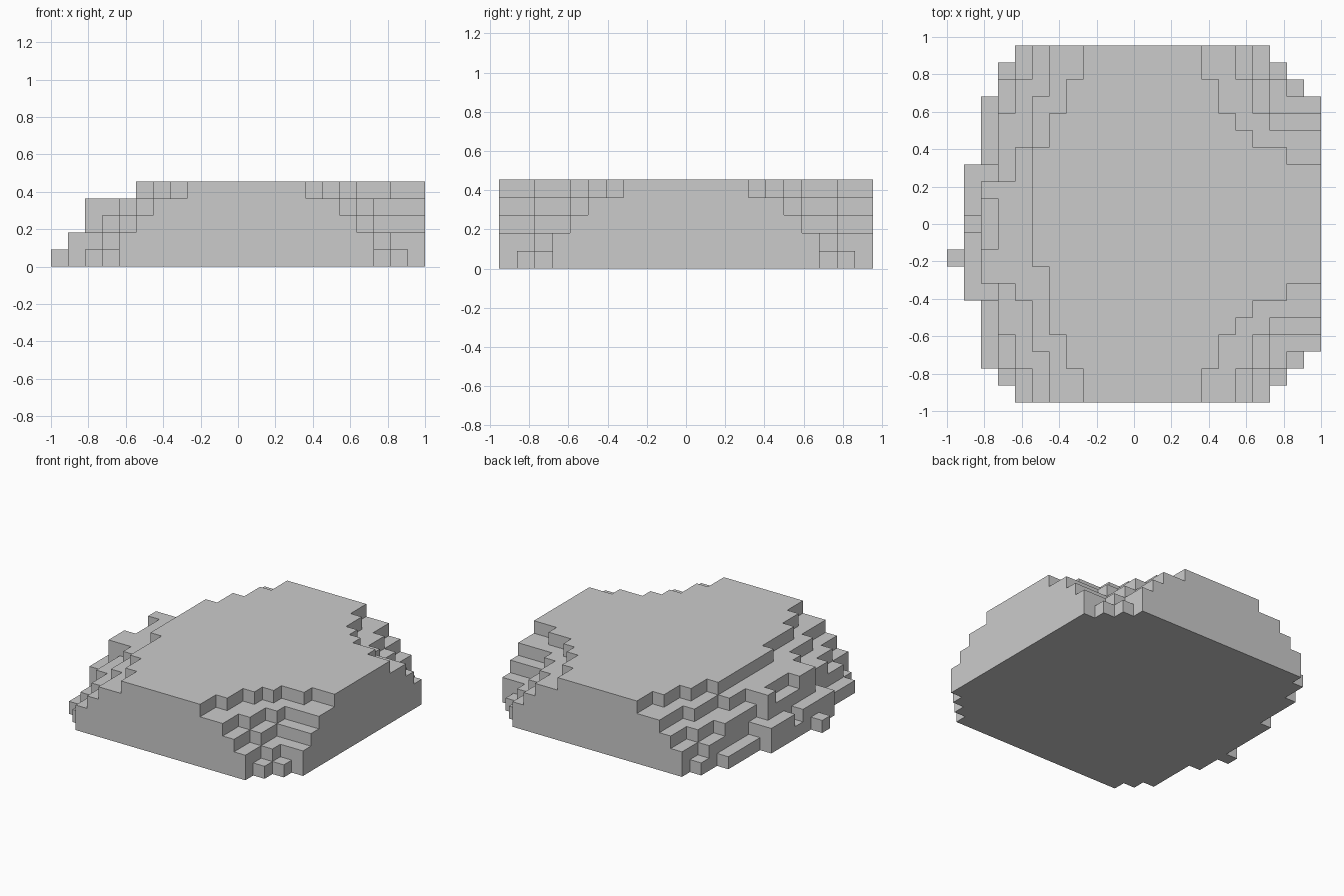
import bpy, bmesh, math

if "Cube" in bpy.data.objects:
    bpy.data.objects.remove(bpy.data.objects["Cube"])

NX, NY = 22, 21
S = 2 / NX                      # block size

# First filled column of every row (back to front), as (column, rows) runs per level
LEFT = [
    [(4, 1), (3, 2), (2, 4), (1, 5), (0, 1), (1, 2), (2, 4), (3, 1), (4, 1)],
    [(4, 2), (3, 5), (1, 3), (2, 1), (1, 4), (3, 4), (4, 2)],
    [(5, 2), (4, 2), (3, 4), (2, 6), (3, 3), (4, 2), (5, 2)],
    [(6, 3), (5, 3), (4, 2), (2, 1), (3, 3), (2, 2), (4, 1), (5, 3), (6, 3)],
    [(8, 2), (7, 2), (6, 2), (5, 7), (6, 4), (7, 2), (8, 2)],
]
# Last filled column near the right corners, mirrored front to back
RIGHT = [
    [19, 20, 21],
    [19, 19, 20],
    [18, 18, 19, 19],
    [17, 17, 18, 18, 19],
    [15, 15, 16, 16, 17, 18, 20],
]

# Column heights from the stacked levels
height = {}
for runs, corner in zip(LEFT, RIGHT):
    starts = [c for c, n in runs for _ in range(n)]
    for j, start in enumerate(starts):
        k = min(j, NY - 1 - j)
        end = corner[k] if k < len(corner) else NX
        for i in range(start, end):
            height[i, j] = height.get((i, j), 0) + 1

bm = bmesh.new()
verts = {}


def quad(*pts):
    vs = []
    for p in pts:
        if p not in verts:
            i, j, z = p
            verts[p] = bm.verts.new(((i - NX / 2) * S, (NY / 2 - j) * S, z * S))
        vs.append(verts[p])
    bm.faces.new(vs)


# Tops, bottoms and exposed step walls
for (i, j), h in height.items():
    a, b, c, d = (i, j + 1), (i + 1, j + 1), (i + 1, j), (i, j)
    quad(*[(*p, h) for p in (a, b, c, d)])
    quad(*[(*p, 0) for p in (d, c, b, a)])
    for p, q, n in ((a, b, (i, j + 1)), (b, c, (i + 1, j)),
                    (c, d, (i, j - 1)), (d, a, (i - 1, j))):
        for z in range(height.get(n, 0), h):
            quad((*p, z), (*q, z), (*q, z + 1), (*p, z + 1))

# Merge flat areas into clean faces
bmesh.ops.dissolve_limit(bm, angle_limit=math.radians(1),
                         verts=bm.verts[:], edges=bm.edges[:])
mesh = bpy.data.meshes.new("stepped_mound")
bm.to_mesh(mesh)
bm.free()
bpy.context.collection.objects.link(bpy.data.objects.new("stepped_mound", mesh))
